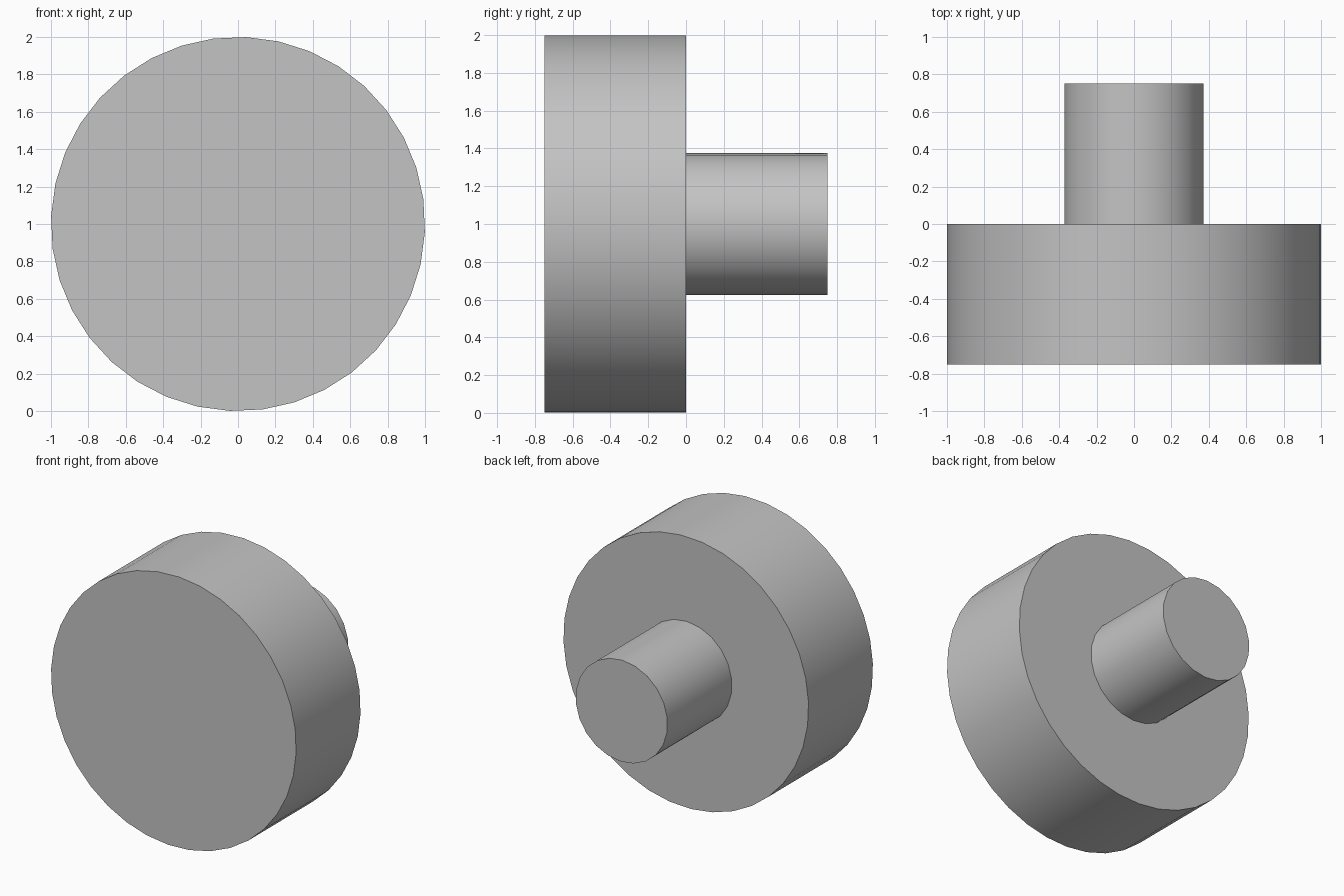
import bpy
from math import radians
from mathutils import Matrix

cube = bpy.data.objects.get("Cube")
if cube:
    bpy.data.objects.remove(cube, do_unlink=True)

# Plain grey material
GREY = (0.55, 0.55, 0.55, 1)
grey = bpy.data.materials.new("grey")
grey.use_nodes = True
grey.diffuse_color = GREY
grey.node_tree.nodes["Principled BSDF"].inputs["Base Color"].default_value = GREY


def round_part(name, radius, sides, y_mid, depth, phase):
    """Solid cylinder lying along the y axis, its first corner at the given angle."""
    bpy.ops.mesh.primitive_cylinder_add(vertices=sides, radius=radius, depth=depth)
    part = bpy.context.object
    part.name = name
    turn = Matrix.Rotation(radians(90), 4, "X") @ Matrix.Rotation(radians(phase), 4, "Z")
    part.data.transform(turn)
    part.location = (0, y_mid, 1)
    part.data.materials.append(grey)
    bpy.ops.object.shade_smooth_by_angle(angle=radians(30))
    return part


# Wide disc at the front, narrow stem behind it
round_part("disc_head", 1.0, 36, -0.375, 0.75, 7.5)
round_part("stem", 0.375, 22, 0.375, 0.75, 1)
